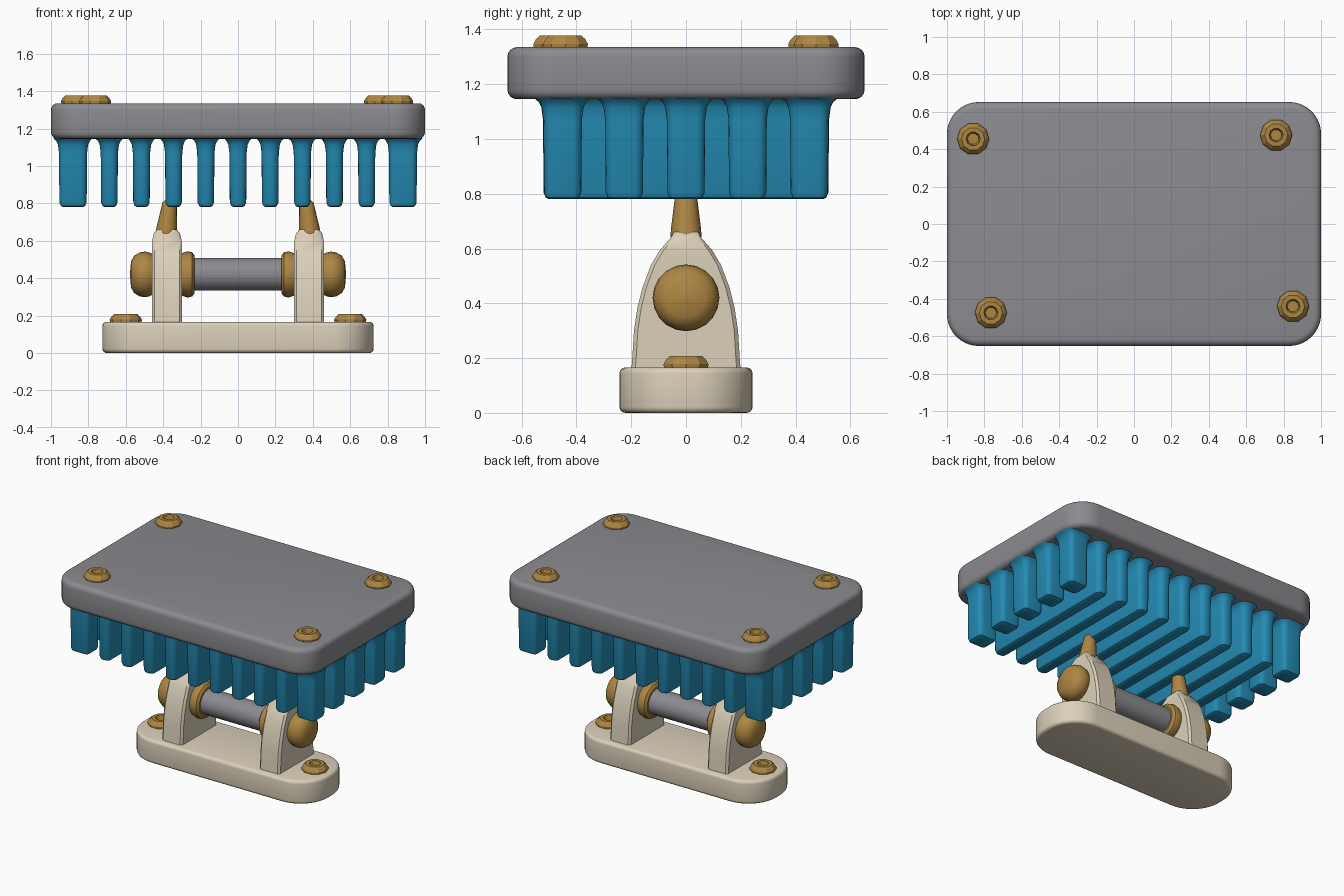
import bpy, bmesh, math
from mathutils import Matrix, Vector

cube = bpy.data.objects.get("Cube")
if cube:
    bpy.data.objects.remove(cube, do_unlink=True)


def material(name, rgb):
    m = bpy.data.materials.new(name)
    m.use_nodes = True
    m.diffuse_color = (*rgb, 1)
    m.node_tree.nodes["Principled BSDF"].inputs["Base Color"].default_value = (*rgb, 1)
    return m


GREY = material("grey metal", (0.26, 0.26, 0.28))
BLUE = material("blue fins", (0.018, 0.26, 0.46))
GOLD = material("brass", (0.42, 0.24, 0.055))
CREAM = material("cream bracket", (0.71, 0.63, 0.49))


def finish(bm, name, mat, matrix=Matrix(), angle=35):
    bmesh.ops.remove_doubles(bm, verts=bm.verts, dist=0.0001)
    bmesh.ops.recalc_face_normals(bm, faces=bm.faces)
    bm.transform(matrix)
    mesh = bpy.data.meshes.new(name)
    bm.to_mesh(mesh)
    bm.free()
    mesh.materials.append(mat)
    ob = bpy.data.objects.new(name, mesh)
    bpy.context.collection.objects.link(ob)
    bpy.ops.object.select_all(action="DESELECT")
    ob.select_set(True)
    bpy.context.view_layer.objects.active = ob
    bpy.ops.object.shade_smooth_by_angle(angle=math.radians(angle))
    return ob


def skin(bm, rings):
    """Bridge equal rings of points and close both ends."""
    rows = [[bm.verts.new(p) for p in ring] for ring in rings]
    n = len(rows[0])
    for a, b in zip(rows, rows[1:]):
        for i in range(n):
            j = (i + 1) % n
            bm.faces.new((a[i], a[j], b[j], b[i]))
    bm.faces.new(rows[0])
    bm.faces.new(rows[-1])


def rounded_loft(name, mat, sections, at=(0, 0), steps=6):
    """Stack rounded rectangles given as (z, half x, half y, corner radius)."""
    rings = []
    for z, hx, hy, r in sections:
        ring = []
        for q, (sx, sy) in enumerate(((1, 1), (-1, 1), (-1, -1), (1, -1))):
            for k in range(steps + 1):
                a = (q + k / steps) * math.pi / 2
                ring.append((at[0] + sx * (hx - r) + r * math.cos(a),
                             at[1] + sy * (hy - r) + r * math.sin(a), z))
        rings.append(ring)
    bm = bmesh.new()
    skin(bm, rings)
    return finish(bm, name, mat)


def slab(name, mat, z0, z1, hx, hy, r, edge):
    """Rounded slab with softened rims."""
    lo, hi = [], []
    for k in range(5):
        a = k / 4 * math.pi / 2
        inset, rise = edge * (1 - math.sin(a)), edge * (1 - math.cos(a))
        lo.append((z0 + rise, hx - inset, hy - inset, r - inset))
        hi.insert(0, (z1 - rise, hx - inset, hy - inset, r - inset))
    return rounded_loft(name, mat, lo + hi, steps=10)


def turned(name, mat, profile, matrix, sides=24, angle=35):
    """Revolve (radius, height) points about the local z axis."""
    bm = bmesh.new()
    rings = [[(max(r, 0.001) * math.cos(t * math.tau / sides),
               max(r, 0.001) * math.sin(t * math.tau / sides), h)
              for t in range(sides)] for r, h in profile]
    skin(bm, rings)
    return finish(bm, name, mat, matrix, angle)


# Top plate and foot
slab("top_plate", GREY, 1.145, 1.335, 1.0, 0.652, 0.17, 0.035)
slab("foot", CREAM, 0, 0.166, 0.725, 0.243, 0.22, 0.022)


# Fins: rounded lower edge, flared where they meet the plate
def fin(name, x, y, hx, hy, r):
    shape = ((0.78, -0.02), (0.786, -0.008), (0.805, 0), (1.07, 0.002),
             (1.115, 0.008), (1.135, 0.018), (1.15, 0.035))
    rounded_loft(name, BLUE, [(z, hx + d, hy + d, max(r + d, 0.01)) for z, d in shape],
                 (x, y), 4)


for i in range(-4, 5):
    fin(f"long_fin_{i + 5}", i * 0.172, 0, 0.044, 0.52, 0.035)
for side, label in ((1, "left"), (-1, "right")):
    for j in range(-2, 3):
        fin(f"{label}_end_fin_{j + 3}", side * 0.882, j * 0.225, 0.073, 0.068, 0.03)

# Socket-head bolts on the plate and the foot
BOLT = ((0.084, -0.01), (0.086, 0.012), (0.077, 0.028), (0.062, 0.042),
        (0.038, 0.042), (0.03, 0.012), (0, 0.012))
for n, (x, y, z) in enumerate(((-0.86, 0.455, 1.335), (0.76, 0.475, 1.335),
                               (-0.765, -0.475, 1.335), (0.85, -0.44, 1.335),
                               (-0.6, 0, 0.166), (0.6, 0, 0.166))):
    turned(f"bolt_{n + 1}", GOLD, BOLT, Matrix.Translation((x, y, z)), 10, 25)

# Axle between the lugs
AXLE_Z = 0.42
to_x = Matrix.Rotation(math.pi / 2, 4, "Y")
turned("axle", GREY, ((0.087, -0.36), (0.087, 0.36)),
       Matrix.Translation((0, 0, AXLE_Z)) @ to_x, 32)

# Lugs with arched outline, axle hardware and top pins
ARCH = ((0.2, 0.15), (0.196, 0.2), (0.19, 0.3), (0.178, 0.38), (0.158, 0.46),
        (0.128, 0.54), (0.095, 0.595), (0.055, 0.64), (0.045, 0.66))
for side, label in ((1, "left"), (-1, "right")):
    bm = bmesh.new()
    rings = []
    for half, z in ARCH:
        w = 0.08 if z < 0.62 else 0.07 if z < 0.65 else 0.052
        c = min(0.014, half / 3)
        rings.append([(side * 0.38 + sx * (w - a), sy * (half - b), z)
                      for sx, sy, a, b in ((1, 1, 0, c), (1, 1, c, 0), (-1, 1, c, 0),
                                           (-1, 1, 0, c), (-1, -1, 0, c), (-1, -1, c, 0),
                                           (1, -1, c, 0), (1, -1, 0, c))])
    skin(bm, rings)
    finish(bm, f"{label}_lug", CREAM)

    axis = Matrix.Translation((0, 0, AXLE_Z)) @ Matrix.Rotation(side * math.pi / 2, 4, "Y")
    turned(f"{label}_inner_collar", GOLD,
           ((0.1, 0.232), (0.118, 0.245), (0.124, 0.27), (0.11, 0.31)), axis, 20)
    turned(f"{label}_axle_cap", GOLD,
           ((0.105, 0.45), (0.116, 0.47), (0.122, 0.495), (0.118, 0.525),
            (0.1, 0.555), (0.07, 0.572), (0, 0.578)), axis, 20)

    lean = Matrix.Translation((side * 0.385, 0, 0.64))
    lean = lean @ Matrix.Shear("XY", 4, (-side * 0.12, 0))
    turned(f"{label}_top_pin", GOLD,
           ((0.057, 0), (0.055, 0.03), (0.044, 0.12), (0.038, 0.165), (0.026, 0.178)),
           lean, 16)
